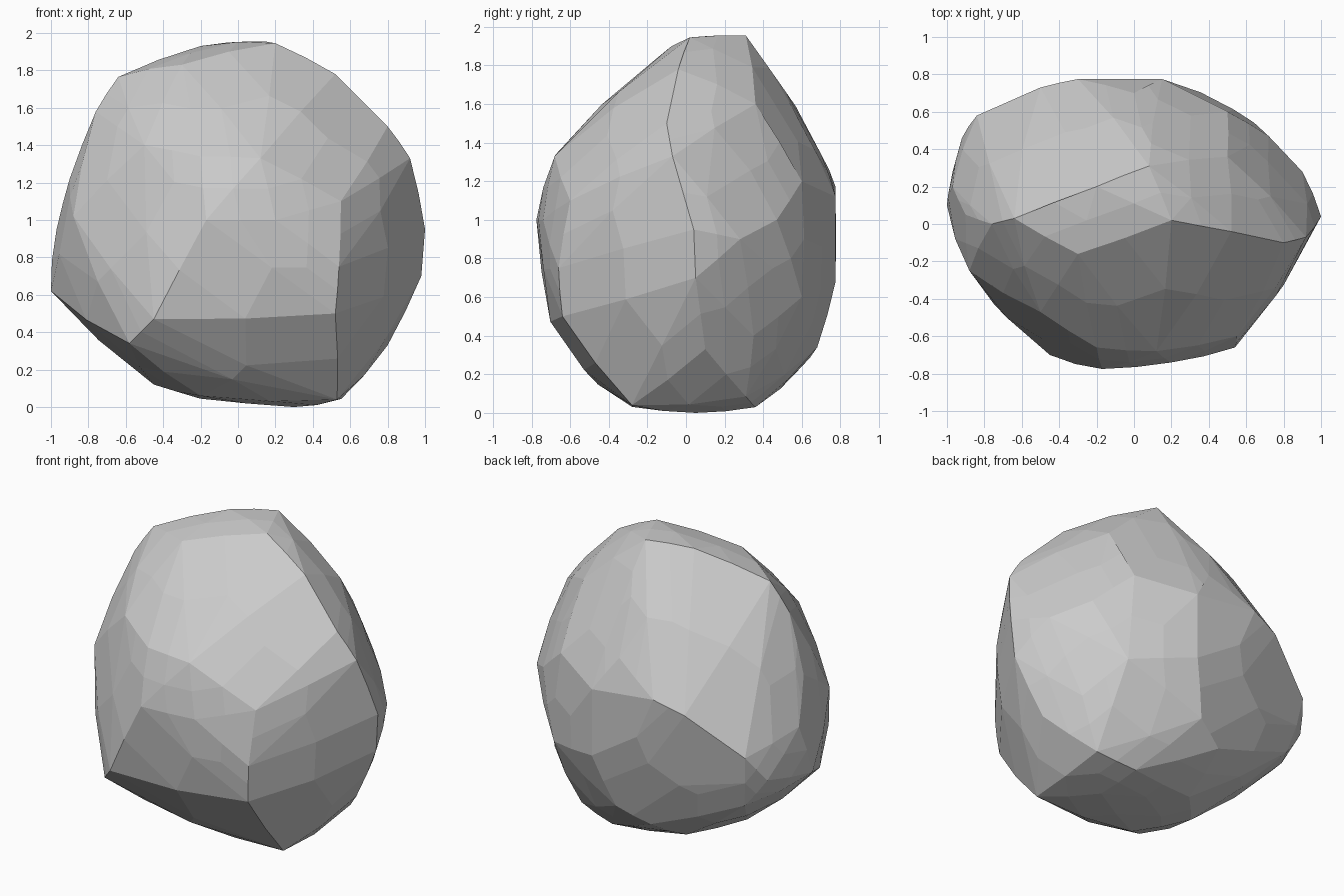
import bpy, bmesh

if "Cube" in bpy.data.objects:
    bpy.data.objects.remove(bpy.data.objects["Cube"])

# Corner points of the boulder, grouped by region
top = [(.2, .02, 1.945), (.08, .31, 1.955), (-.2, .2, 1.93), (-.64, .03, 1.765), (-.3, -.16, 1.83)]
right = [(.52, -.04, 1.78), (.8, -.1, 1.5), (.92, -.07, 1.33), (1, .04, .95),
         (.98, .05, .7), (.8, .1, .33)]
back_right = [(.1, .54, 1.6), (.5, .36, 1.6), (.5, .6, 1.2), (.72, .47, 1.0),
              (.9, .28, .9), (.55, .6, .6), (.7, .35, .4)]
back = [(0, .7, 1.34), (.15, .775, 1.12), (.15, .775, .68), (-.3, .775, 1.17), (-.5, .73, 1.1),
        (-.84, .58, .85), (-.92, .46, .68), (-.78, .5, .49), (.04, .68, .34)]
left = [(-1, .1, .62), (-.97, .2, .95), (-.9, .05, 1.22), (-.76, 0, 1.58), (-.88, -.25, 1.02)]
front = [(-.5, -.47, 1.4), (-.2, -.66, 1.34), (.12, -.68, 1.33), (.2, -.74, 1.0),
         (-.17, -.775, 1.0), (.55, -.6, 1.1), (.54, -.66, .75), (.52, -.64, .5),
         (-.45, -.7, .47), (-.58, -.57, .34)]
base = [(.53, -.28, .04), (.3, .05, 0), (.55, .31, .085), (.29, .36, .03), (-.2, .28, .06),
        (-.2, -.26, .06), (-.45, 0, .12), (-.16, .6, .24)]


def hull(points):
    """Convex shell around the points, without leftover loose vertices."""
    bm = bmesh.new()
    for p in points:
        bm.verts.new(p)
    bmesh.ops.convex_hull(bm, input=bm.verts[:])
    loose = [v for v in bm.verts if not v.link_faces]
    bmesh.ops.delete(bm, geom=loose, context='VERTS')
    bmesh.ops.recalc_face_normals(bm, faces=bm.faces[:])
    bm.normal_update()
    return bm


def weathered(bm, strength):
    """Original corners plus edge midpoints pushed out along the curvature."""
    pts = [v.co.copy() for v in bm.verts]
    for e in bm.edges:
        a, b = e.verts
        d = b.co - a.co
        m = (a.co + b.co) / 2 + strength * (d.dot(b.normal) * b.normal - d.dot(a.normal) * a.normal) / 8
        m.x = max(-1, min(1, m.x))
        m.y = max(-.78, min(.78, m.y))
        m.z = max(0, min(1.955, m.z))
        pts.append(m)
    return pts


# Boulder: coarse hull, then slightly rounded facets
coarse = hull(top + right + back_right + back + left + front + base)
fine = hull(weathered(coarse, .4))
bmesh.ops.dissolve_limit(fine, angle_limit=.06, verts=fine.verts[:], edges=fine.edges[:])
mesh = bpy.data.meshes.new("boulder")
fine.to_mesh(mesh)
coarse.free()
fine.free()
boulder = bpy.data.objects.new("boulder", mesh)
bpy.context.collection.objects.link(boulder)
